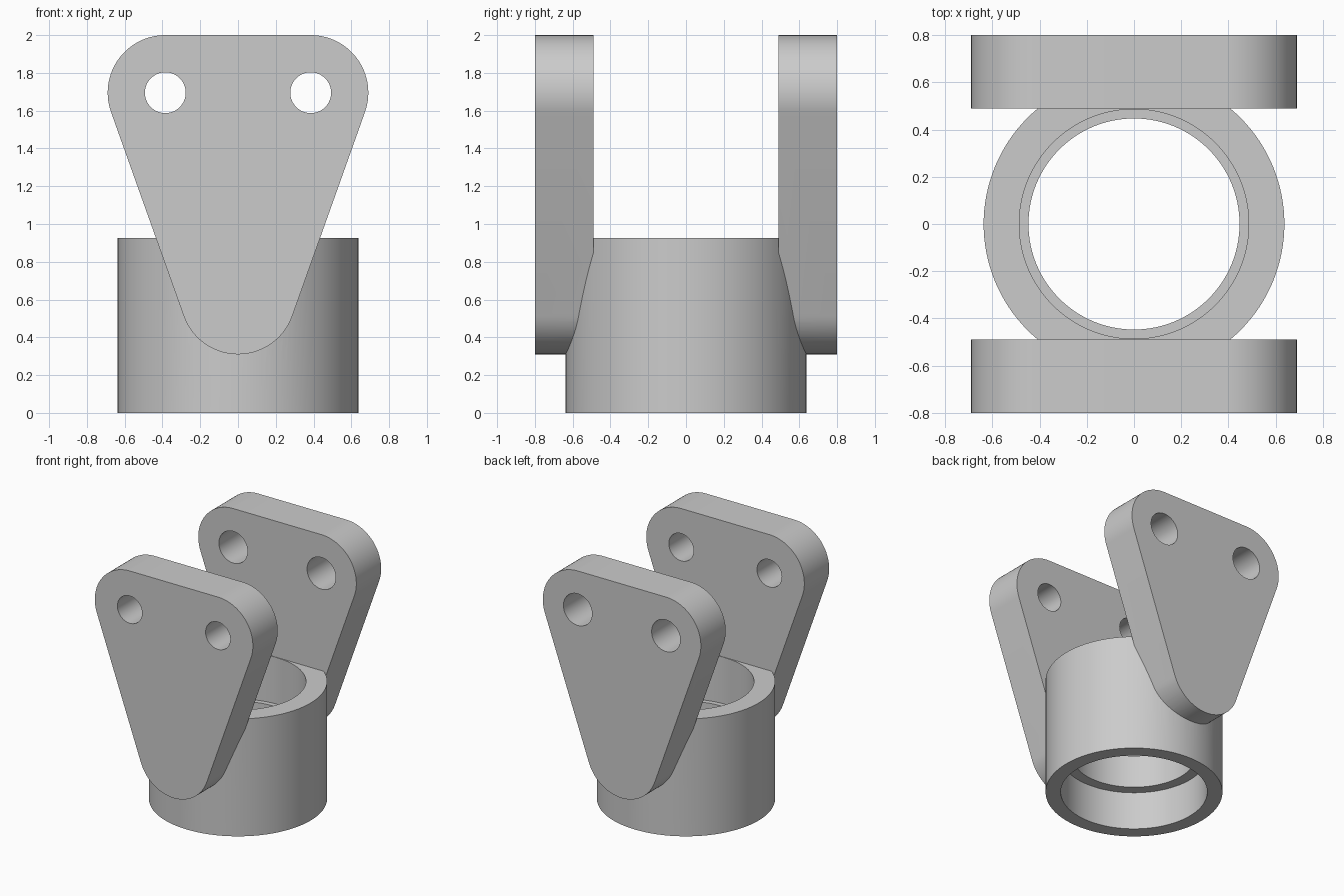
import bpy, bmesh, math
from mathutils import Vector, Matrix

if "Cube" in bpy.data.objects:
    bpy.data.objects.remove(bpy.data.objects["Cube"], do_unlink=True)

grey = bpy.data.materials.new("plain grey")
grey.use_nodes = True
colour = (0.6, 0.6, 0.6, 1)
grey.diffuse_color = colour
grey.node_tree.nodes["Principled BSDF"].inputs["Base Color"].default_value = colour

CORNER_X, CORNER_Z, FOOT_Z, ROUND = 0.385, 1.695, 0.615, 0.305
PLATE_IN, PLATE_OUT = 0.49, 0.80


def make_object(name, bm):
    bmesh.ops.recalc_face_normals(bm, faces=bm.faces)
    mesh = bpy.data.meshes.new(name)
    bm.to_mesh(mesh)
    bm.free()
    mesh.materials.append(grey)
    obj = bpy.data.objects.new(name, mesh)
    bpy.context.collection.objects.link(obj)
    return obj


def boolean(obj, tool, operation):
    """Apply a boolean and discard the tool."""
    mod = obj.modifiers.new("boolean", "BOOLEAN")
    mod.operation, mod.solver, mod.object = operation, "EXACT", tool
    bpy.context.view_layer.objects.active = obj
    bpy.ops.object.modifier_apply(modifier=mod.name)
    bpy.data.objects.remove(tool, do_unlink=True)


def lathe(name, profile, steps=128):
    """Spin a closed (radius, z) profile around the z axis."""
    bm = bmesh.new()
    verts = [bm.verts.new((r, 0, z)) for r, z in profile]
    edges = [bm.edges.new((v, verts[i - 1])) for i, v in enumerate(verts)]
    bmesh.ops.spin(bm, geom=verts + edges, axis=(0, 0, 1), cent=(0, 0, 0),
                   angle=math.tau, steps=steps, use_merge=True)
    bmesh.ops.remove_doubles(bm, verts=bm.verts, dist=1e-5)
    return make_object(name, bm)


def plate_outline():
    """Rounded triangle made of three arcs joined by their tangents."""
    tilt = math.atan2(CORNER_X, CORNER_Z - FOOT_Z)
    arcs = [(0, FOOT_Z, math.pi + tilt, math.tau - tilt),
            (CORNER_X, CORNER_Z, -tilt, math.pi / 2),
            (-CORNER_X, CORNER_Z, math.pi / 2, math.pi + tilt)]
    steps = 28
    return [(cx + ROUND * math.cos(a + (b - a) * i / steps),
             cz + ROUND * math.sin(a + (b - a) * i / steps))
            for cx, cz, a, b in arcs for i in range(steps + 1)]


def make_plate(name, side, hole_radius):
    bm = bmesh.new()
    face = bm.faces.new([bm.verts.new((x, side * PLATE_IN, z)) for x, z in plate_outline()])
    grown = bmesh.ops.extrude_face_region(bm, geom=[face])
    moved = [g for g in grown["geom"] if isinstance(g, bmesh.types.BMVert)]
    bmesh.ops.translate(bm, verts=moved, vec=Vector((0, side * (PLATE_OUT - PLATE_IN), 0)))
    plate = make_object(name, bm)
    # Pin holes
    for x in (-CORNER_X, CORNER_X):
        cut = bmesh.new()
        place = Matrix.Translation((x, side * 0.65, CORNER_Z)) @ Matrix.Rotation(math.pi / 2, 4, "X")
        bmesh.ops.create_cone(cut, cap_ends=True, segments=64, radius1=hole_radius,
                              radius2=hole_radius, depth=0.6, matrix=place)
        cutter = make_object("hole_cutter", cut)
        cutter.hide_render = True
        boolean(plate, cutter, "DIFFERENCE")
    return plate


# Socket tube with an inner retaining lip
body = lathe("socket_bracket", [(0.637, 0), (0.637, 0.927), (0.486, 0.927), (0.486, 0.56),
                                (0.447, 0.56), (0.447, 0.30), (0.528, 0.30), (0.528, 0)])

# Front and back lugs, fused to the tube; the back holes are wider
for name, side, radius in (("front_lug", -1, 0.108), ("back_lug", 1, 0.125)):
    boolean(body, make_plate(name, side, radius), "UNION")

bpy.ops.object.select_all(action="DESELECT")
body.select_set(True)
bpy.context.view_layer.objects.active = body
bpy.ops.object.shade_smooth_by_angle(angle=math.radians(30))
